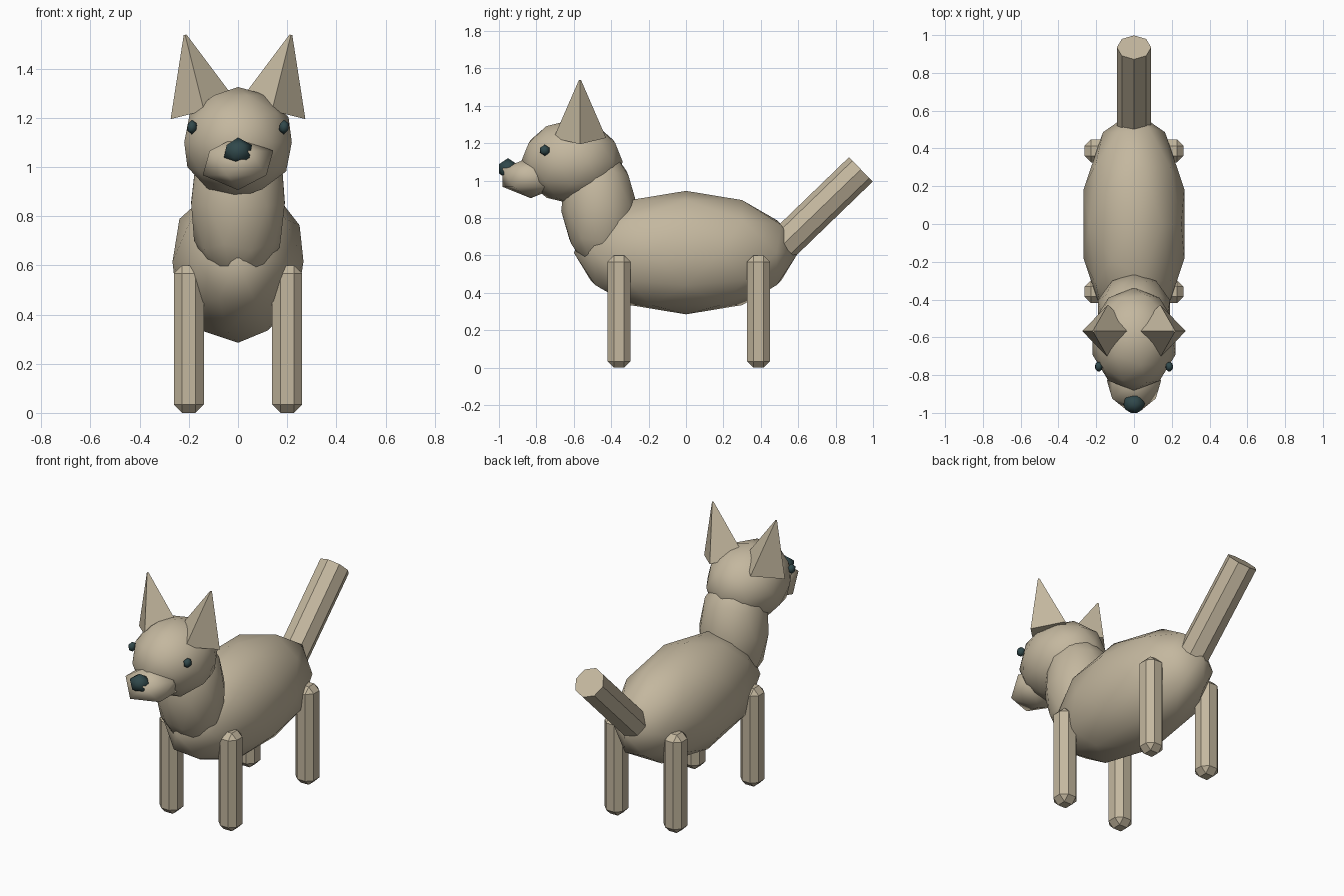
import bpy
import math

if "Cube" in bpy.data.objects:
    bpy.data.objects.remove(bpy.data.objects["Cube"])


def material(name, color):
    m = bpy.data.materials.new(name)
    m.diffuse_color = (*color, 1)
    m.use_nodes = True
    m.node_tree.nodes["Principled BSDF"].inputs["Base Color"].default_value = m.diffuse_color
    return m


FUR = material("tan fur", (0.55, 0.475, 0.345))
DARK = material("dark teal", (0.03, 0.065, 0.07))


def finish(name, mat, scale=(1, 1, 1), smooth=False):
    ob = bpy.context.object
    ob.name = name
    ob.scale = scale
    bpy.ops.object.transform_apply(location=False, rotation=False, scale=True)
    ob.data.materials.append(mat)
    for p in ob.data.polygons:
        p.use_smooth = smooth
    return ob


def blob(name, loc, radii, level, mat=FUR, tilt=0):
    bpy.ops.mesh.primitive_ico_sphere_add(subdivisions=level, radius=1, location=loc,
                                          rotation=(math.radians(tilt), 0, 0))
    return finish(name, mat, radii, True)


# torso, neck, head and muzzle
blob("body", (0, 0, 0.615), (0.28, 0.6, 0.33), 2)
blob("neck", (0, -0.465, 0.855), (0.2, 0.203, 0.345), 2, tilt=5)
blob("head", (0, -0.61, 1.1), (0.23, 0.272, 0.225), 2)
blob("snout", (0, -0.83, 1.016), (0.16, 0.178, 0.11), 1)
blob("nose", (0, -0.952, 1.063), (0.064, 0.056, 0.057), 1, DARK)

for side, word in ((-1, "left"), (1, "right")):
    blob(word + "_eye", (side * 0.187, -0.755, 1.162), (0.023, 0.029, 0.03), 1, DARK)

    # four-sided ear leaning outwards
    lean = math.radians(14)
    height = 0.318
    apex = (side * 0.215, 1.537)
    bpy.ops.mesh.primitive_cone_add(
        vertices=4, radius1=0.14, radius2=0.006, depth=height,
        location=(apex[0] - side * math.sin(lean) * height / 2, -0.567,
                  apex[1] - math.cos(lean) * height / 2),
        rotation=(0, side * lean, 0))
    finish(word + "_ear", FUR)

    # chamfered box legs
    for y, end in ((-0.358, "front"), (0.387, "back")):
        bpy.ops.mesh.primitive_cube_add(size=1, location=(side * 0.2, y, 0.3))
        leg = finish(f"{end}_{word}_leg", FUR, (0.122, 0.122, 0.6))
        bev = leg.modifiers.new("chamfer", 'BEVEL')
        bev.width = 0.034
        bev.segments = 1

# eight-sided tail rising backwards
angle = math.radians(44)
length = 0.58
bpy.ops.mesh.primitive_cylinder_add(
    vertices=8, radius=0.091, depth=length,
    location=(0, 0.935 - math.cos(angle) * length / 2, 1.06 - math.sin(angle) * length / 2),
    rotation=(angle - math.pi / 2, 0, 0))
finish("tail", FUR)
